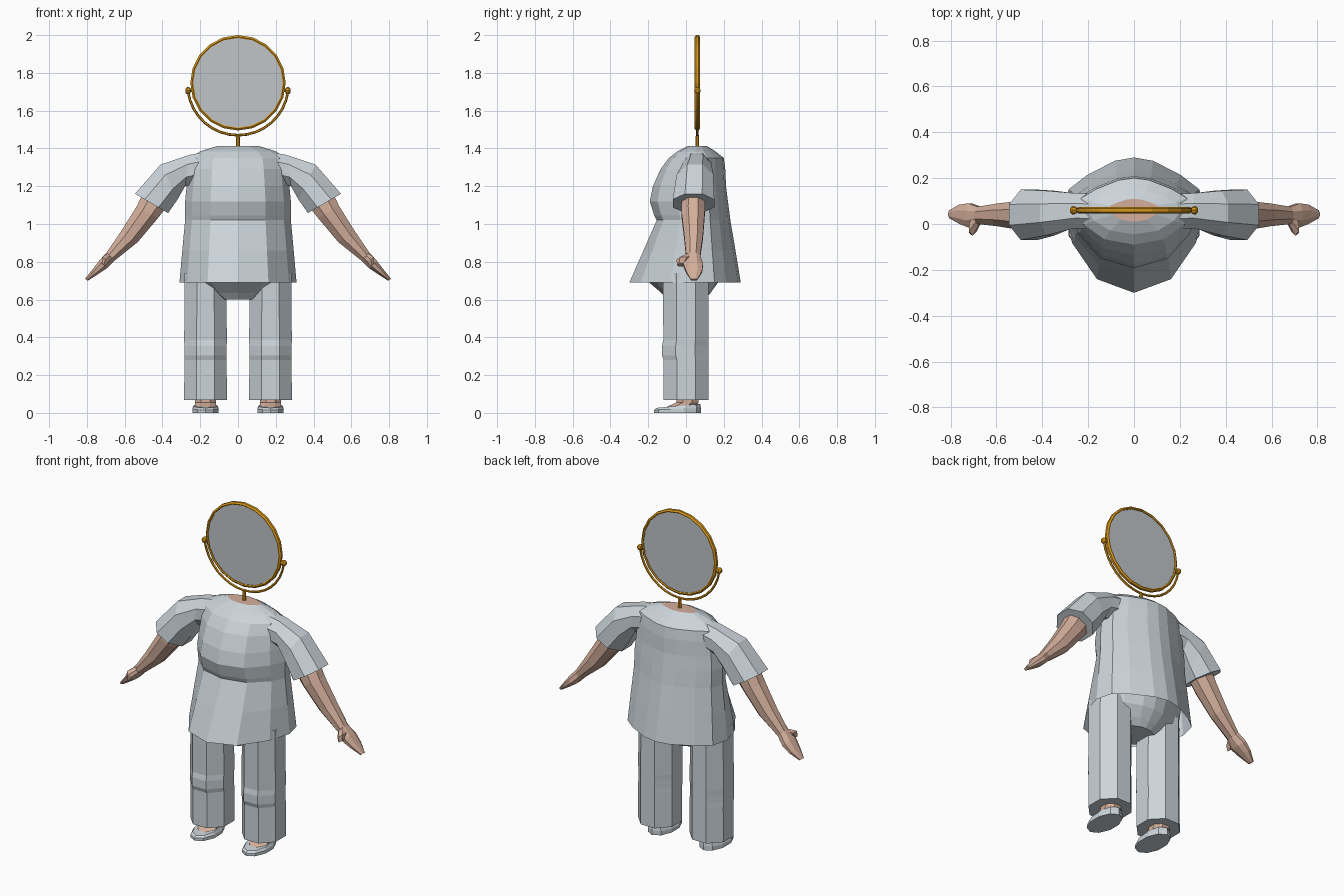
import bpy, bmesh, math
from mathutils import Vector

if "Cube" in bpy.data.objects:
    bpy.data.objects.remove(bpy.data.objects["Cube"])


def material(name, rgb):
    m = bpy.data.materials.new(name)
    m.diffuse_color = (*rgb, 1)
    m.use_nodes = True
    m.node_tree.nodes["Principled BSDF"].inputs["Base Color"].default_value = m.diffuse_color
    return m


CLOTH = material("pale grey cloth", (0.60, 0.66, 0.70))
SKIN = material("skin", (0.66, 0.43, 0.33))
GOLD = material("gold", (0.68, 0.31, 0.01))
GLASS = material("mirror grey", (0.53, 0.56, 0.58))


def loft(name, rings, mats, caps=(True, True), closed=False, end_mat=0):
    """Skin a list of equal-length point rings with flat quads."""
    bm = bmesh.new()
    vs = [[bm.verts.new(p) for p in r] for r in rings]
    n = len(vs[0])
    pairs = list(zip(vs, vs[1:])) + ([(vs[-1], vs[0])] if closed else [])
    for a, b in pairs:
        for i in range(n):
            j = (i + 1) % n
            bm.faces.new((a[i], a[j], b[j], b[i]))
    if caps[0]:
        bm.faces.new(vs[0][::-1])
    if caps[1]:
        bm.faces.new(vs[-1]).material_index = end_mat
    bmesh.ops.recalc_face_normals(bm, faces=bm.faces)
    me = bpy.data.meshes.new(name)
    bm.to_mesh(me)
    bm.free()
    for m in mats:
        me.materials.append(m)
    ob = bpy.data.objects.new(name, me)
    bpy.context.collection.objects.link(ob)
    return ob


def mirrored(ob):
    ob.modifiers.new("mirror", 'MIRROR')
    return ob


def body_ring(z, w, front, back, mid=0.05):
    """Left-right symmetric torso outline."""
    half = [(0, -1), (.52, -.83), (.87, -.38), (1, 0),
            (.92, .42), (.66, .68), (.27, .94), (0, 1)]
    pts = half + [(-x, y) for x, y in half[-2:0:-1]]
    return [(x * w, mid + y * ((mid - front) if y < 0 else (back - mid)), z)
            for x, y in pts]


def limb_ring(top, low, y0, y1, n=8):
    """Ring spanning two points of the xz plane and a y range."""
    t, l = Vector((top[0], 0, top[1])), Vector((low[0], 0, low[1]))
    c, h = (t + l) / 2, (t - l) / 2
    k = 1 / math.cos(math.pi / n)
    out = []
    for i in range(n):
        a = 2 * math.pi * (i + .5) / n
        p = c + h * math.cos(a) * k
        out.append((p.x, (y0 + y1) / 2 + (y1 - y0) / 2 * math.sin(a) * k, p.z))
    return out


def oval(cx, z, rx, y0, y1, n=8, turn=.5, slope=0):
    """Horizontal oval; slope raises it toward the back."""
    k = 1 / math.cos(math.pi / n) if turn else 1
    out = []
    for i in range(n):
        a = 2 * math.pi * (i + turn) / n
        y = (y0 + y1) / 2 + (y1 - y0) / 2 * k * math.sin(a)
        out.append((cx + rx * k * math.cos(a), y, z + slope * (y - y0)))
    return out


# Shirt body, with the neck showing at the top
loft("shirt", [body_ring(*r) for r in [
    (.69, .31, -.30, .29), (.86, .295, -.225, .262), (1.02, .28, -.155, .235),
    (1.045, .28, -.168, .232), (1.12, .28, -.192, .222), (1.2, .272, -.175, .212),
    (1.29, .262, -.135, .208), (1.35, .25, -.09, .20), (1.385, .20, -.045, .155)]]
    + [body_ring(1.413, .11, .01, .11, .06)],
    [CLOTH, SKIN], caps=(False, True), end_mat=1)

# Sleeves
mirrored(loft("sleeves", [limb_ring(*r) for r in [
    ((.15, 1.385), (.20, 1.22), -.02, .13),
    ((.26, 1.365), (.28, 1.20), -.02, .135),
    ((.41, 1.315), (.32, 1.13), -.05, .145),
    ((.545, 1.16), (.37, 1.058), -.07, .15)]], [CLOTH]))

# Arms and hands
mirrored(loft("arms", [limb_ring(*r) for r in [
    ((.50, 1.17), (.37, 1.10), -.02, .10),
    ((.535, 1.095), (.425, 1.03), -.025, .10),
    ((.62, .96), (.53, .905), -.01, .09),
    ((.695, .85), (.655, .805), .0, .075),
    ((.735, .805), (.695, .765), -.015, .09),
    ((.77, .76), (.74, .735), .0, .085),
    ((.81, .71), (.795, .70), .025, .06)]], [SKIN]))

# Thumbs
mirrored(loft("thumbs", [limb_ring(*r, 6) for r in [
    ((.69, .845), (.665, .82), .0, .04),
    ((.72, .825), (.685, .80), -.045, .02),
    ((.72, .79), (.70, .775), -.045, -.01)]], [SKIN]))

# Trouser hips, hidden mostly under the shirt
loft("trouser_hips", [body_ring(*r, .02) for r in [
    (.60, .12, -.10, .10), (.635, .20, -.13, .13), (.69, .265, -.195, .17),
    (.82, .275, -.19, .21)]], [CLOTH])


# Trouser legs with a soft knee bump in front
def leg_ring(z, rx, y0):
    return oval(.172, z, rx, y0, .12)


mirrored(loft("trouser_legs", [leg_ring(*r) for r in [
    (.068, .113, -.118), (.28, .112, -.118), (.305, .112, -.127), (.355, .112, -.127),
    (.385, .113, -.12), (.74, .11, -.122)]], [CLOTH]))

# Feet and slippers
mirrored(loft("feet", [
    oval(.172, .015, .058, -.13, .062), oval(.172, .033, .055, -.10, .062, slope=.08),
    oval(.172, .056, .055, -.05, .066), oval(.172, .10, .055, -.05, .066)], [SKIN]))
mirrored(loft("slippers", [
    oval(.172, 0, .070, -.163, .073, 10), oval(.172, .016, .070, -.163, .073, 10, slope=.04),
    oval(.172, .027, .062, -.150, .070, 10, slope=.09)], [CLOTH]))

# Round mirror in place of a head
MY, MZ, SEG = .06, 1.7475, 20


def circle(r, dy):
    return [(r * math.cos(2 * math.pi * i / SEG), MY + dy,
             MZ + r * math.sin(2 * math.pi * i / SEG)) for i in range(SEG)]


loft("mirror_frame", [circle(.237, -.010), circle(.243, -.014), circle(.2525, -.007),
                      circle(.2525, .007), circle(.243, .014), circle(.237, .010)],
     [GOLD], caps=(False, False), closed=True)
loft("mirror_glass", [circle(.239, -.006), circle(.239, .006)], [GLASS])

# Cradle arc carrying the mirror
arc = []
for i in range(17):
    a = math.pi * (1.04 + .92 * i / 16)
    d = Vector((math.cos(a), 0, math.sin(a)))
    c = Vector((0, MY, 1.737)) + d * .267
    arc.append([c + d * .007 * math.cos(t) + Vector((0, .007 * math.sin(t), 0))
                for t in (2 * math.pi * k / 6 for k in range(6))])
loft("cradle", arc, [GOLD])

# Pivot pins with round knobs
mirrored(loft("pivot_knobs", [
    [(x, MY + r * math.cos(t), 1.706 + r * math.sin(t))
     for t in (2 * math.pi * k / 8 for k in range(8))]
    for x, r in [(.238, .007), (.250, .007), (.252, .014), (.260, .018),
                 (.270, .018), (.279, .009)]], [GOLD]))

# Stem between neck and cradle
loft("stem", [oval(0, z, r, MY - r, MY + r)
              for z, r in [(1.39, .010), (1.455, .010), (1.475, .007)]], [GOLD])
